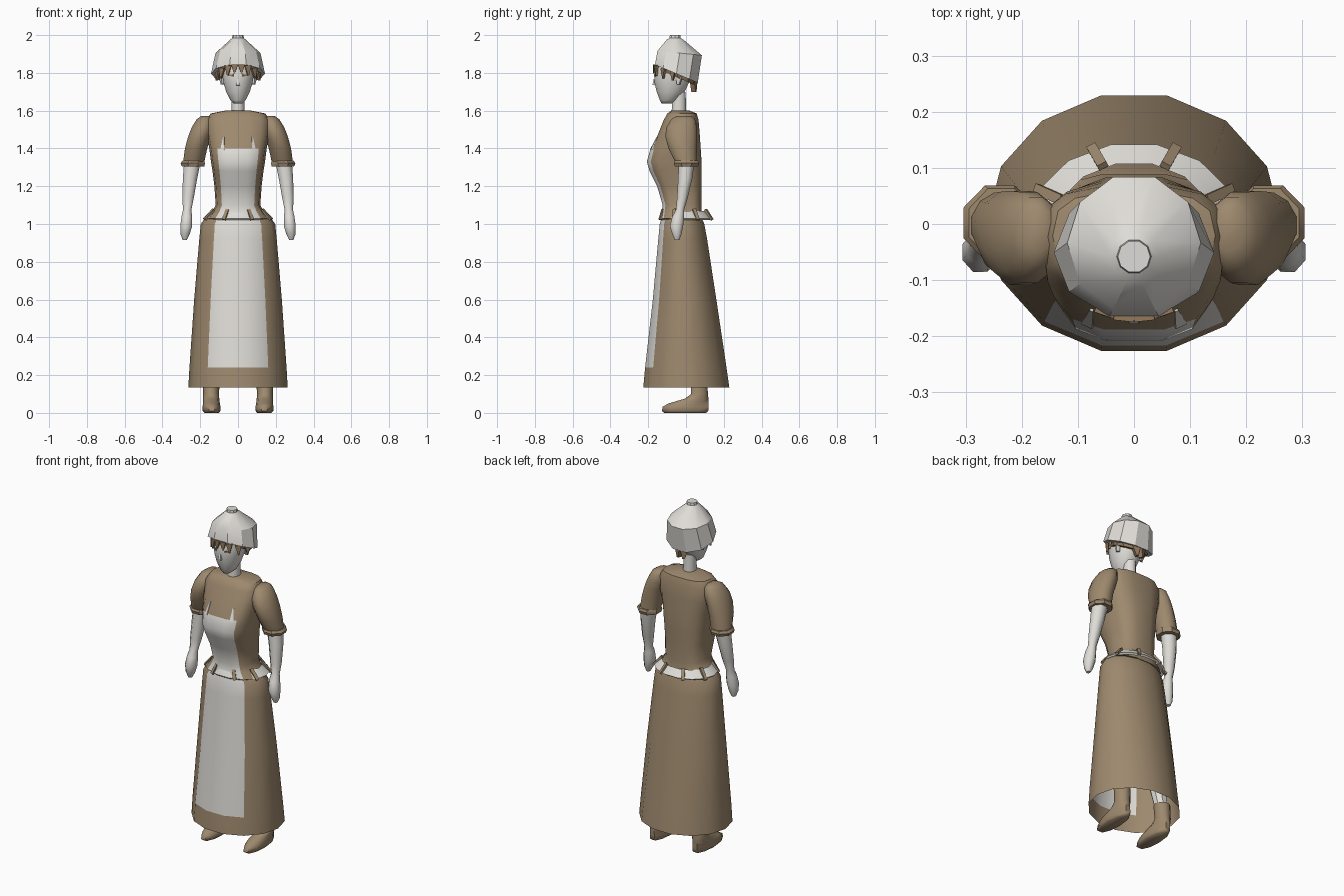
import bpy, bmesh, math
from mathutils import Vector


def make_mat(name, rgb):
    m = bpy.data.materials.new(name)
    m.diffuse_color = (*rgb, 1)
    return m


BROWN = make_mat("brown cloth", (0.34, 0.25, 0.155))
WHITE = make_mat("warm white", (0.74, 0.72, 0.68))
HAIR = make_mat("hair brown", (0.29, 0.19, 0.105))


def finish(bm, name, mats, mirror=False, angle=40):
    bmesh.ops.recalc_face_normals(bm, faces=bm.faces)
    me = bpy.data.meshes.new(name)
    bm.to_mesh(me)
    bm.free()
    for m in mats:
        me.materials.append(m)
    ob = bpy.data.objects.new(name, me)
    bpy.context.collection.objects.link(ob)
    bpy.ops.object.select_all(action='DESELECT')
    ob.select_set(True)
    bpy.context.view_layer.objects.active = ob
    bpy.ops.object.shade_smooth_by_angle(angle=math.radians(angle))
    if mirror:
        ob.modifiers.new("mirror", 'MIRROR')
    return ob


def loft(name, rings, mats, n=14, e=1.0, tilt=0.0, caps=True, mirror=False, rule=None, angle=40):
    """Stack of oval rings (z, centre x, half width, front y, back y)."""
    bm = bmesh.new()
    loops = []
    for z, cx, rx, yf, yb in rings:
        cy, ry, loop = (yf + yb) / 2, (yb - yf) / 2, []
        for k in range(n):
            a = -math.pi / 2 + (k + 0.5) * 2 * math.pi / n
            c, s = math.cos(a), math.sin(a)
            x = cx + rx * math.copysign(abs(c) ** e, c)
            y = cy + ry * math.copysign(abs(s) ** e, s)
            loop.append(bm.verts.new((x, y, z + tilt * (y - cy))))
        loops.append(loop)
    for i in range(len(loops) - 1):
        for k in range(n):
            j = (k + 1) % n
            f = bm.faces.new((loops[i][k], loops[i][j], loops[i + 1][j], loops[i + 1][k]))
            if rule:
                f.material_index = rule(i, k)
    if caps:
        bm.faces.new(loops[0])
        bm.faces.new(loops[-1])
    return finish(bm, name, mats, mirror, angle)


def bar(name, p, q, w0, w1, t, mat, mirror=True):
    """Flat tapered strip between two points; w is width, t thickness."""
    p, q = Vector(p), Vector(q)
    d = (q - p).normalized()
    out = Vector((p.x + q.x, p.y + q.y, 0)).normalized()
    side = d.cross(out).normalized()
    out = side.cross(d)
    bm = bmesh.new()
    ends = []
    for c, w in ((p, w0), (q, w1)):
        ends.append([bm.verts.new(c + side * (w / 2 * i) + out * (t / 2 * j))
                     for i, j in ((-1, -1), (1, -1), (1, 1), (-1, 1))])
    for k in range(4):
        j = (k + 1) % 4
        bm.faces.new((ends[0][k], ends[0][j], ends[1][j], ends[1][k]))
    bm.faces.new(ends[0])
    bm.faces.new(ends[1])
    return finish(bm, name, [mat], mirror, 20)


FRONT = (12, 13, 0)  # the three front columns of a 14-sided loft

# Skirt with apron panel, open below
loft("skirt", [(0.135, 0, 0.263, -0.232, 0.235), (0.24, 0, 0.257, -0.222, 0.22),
               (0.60, 0, 0.232, -0.18, 0.165), (0.92, 0, 0.205, -0.15, 0.115),
               (1.00, 0, 0.197, -0.142, 0.10), (1.035, 0, 0.172, -0.13, 0.085)],
     [BROWN, WHITE], caps=False, rule=lambda i, k: int(i > 0 and k in FRONT))

# Bodice with bib
loft("bodice", [(1.03, 0, 0.165, -0.135, 0.09), (1.065, 0, 0.135, -0.13, 0.085),
                (1.10, 0, 0.118, -0.125, 0.083), (1.20, 0, 0.125, -0.155, 0.083),
                (1.28, 0, 0.135, -0.195, 0.085), (1.33, 0, 0.143, -0.21, 0.085),
                (1.40, 0, 0.152, -0.19, 0.08), (1.47, 0, 0.165, -0.152, 0.075),
                (1.55, 0, 0.168, -0.12, 0.068), (1.585, 0, 0.145, -0.10, 0.058),
                (1.60, 0, 0.07, -0.08, 0.02)],
     [BROWN, WHITE], e=0.68, rule=lambda i, k: int(i < 6 and k in FRONT))
bar("bib_strap", (0.082, -0.178, 1.39), (0.074, -0.15, 1.458), 0.022, 0.006, 0.012, WHITE)

# Flared waistband and its loops
loft("waistband", [(1.068, 0, 0.145, -0.128, 0.11), (1.03, 0, 0.187, -0.147, 0.145),
                   (1.022, 0, 0.178, -0.14, 0.135)], [WHITE], caps=False, angle=25)
for deg in (25, 67, -25, -67):
    c, s = math.cos(math.radians(deg)), math.sin(math.radians(deg))
    bar("waistband_loop", (0.142 * c, -0.009 + 0.122 * s, 1.077),
        (0.192 * c, 0.149 * s, 1.023), 0.018, 0.018, 0.012, BROWN)

# Puffed sleeves and cuffs
loft("sleeve", [(1.572, 0.17, 0.025, -0.05, 0.03), (1.555, 0.175, 0.045, -0.08, 0.05),
                (1.51, 0.188, 0.06, -0.108, 0.06), (1.46, 0.205, 0.062, -0.112, 0.062),
                (1.40, 0.222, 0.061, -0.095, 0.06), (1.33, 0.234, 0.058, -0.06, 0.058)],
     [BROWN], n=12, mirror=True, angle=60)
loft("cuff", [(1.305, 0.237, 0.054, -0.05, 0.058), (1.305, 0.238, 0.064, -0.064, 0.068),
              (1.322, 0.239, 0.07, -0.07, 0.074), (1.335, 0.237, 0.062, -0.064, 0.068)],
     [BROWN], n=8, mirror=True)

# Bare arms and hands
loft("arm", [(1.34, 0.24, 0.048, -0.042, 0.05), (1.24, 0.254, 0.041, -0.045, 0.036),
             (1.14, 0.264, 0.033, -0.05, 0.012), (1.075, 0.269, 0.024, -0.055, -0.008),
             (1.04, 0.271, 0.03, -0.075, -0.008), (0.99, 0.274, 0.034, -0.088, -0.012),
             (0.945, 0.28, 0.026, -0.075, -0.022), (0.915, 0.282, 0.012, -0.06, -0.035)],
     [WHITE], n=8, mirror=True, angle=60)

# Legs and boots
loft("leg", [(0.14, 0.14, 0.036, 0.036, 0.108), (0.45, 0.12, 0.05, -0.04, 0.07)],
     [WHITE], n=8, mirror=True)
loft("boot", [(0.005, 0.14, 0.038, -0.12, 0.112), (0.015, 0.14, 0.047, -0.134, 0.124),
              (0.038, 0.14, 0.047, -0.13, 0.125), (0.056, 0.141, 0.045, -0.095, 0.124),
              (0.08, 0.142, 0.043, -0.01, 0.122), (0.105, 0.143, 0.042, 0.025, 0.118),
              (0.19, 0.14, 0.045, 0.02, 0.115)], [BROWN], n=10, mirror=True, angle=55)
bpy.data.objects["boot"].location.z = -0.005

# Neck and head
loft("neck", [(1.58, 0, 0.036, -0.078, 0.002), (1.70, 0, 0.034, -0.075, 0.0)], [WHITE], n=10)
loft("head", [(1.638, 0, 0.022, -0.13, -0.07), (1.655, 0, 0.042, -0.14, -0.045),
              (1.70, 0, 0.065, -0.158, -0.005), (1.75, 0, 0.08, -0.17, 0.02),
              (1.80, 0, 0.088, -0.172, 0.035), (1.86, 0, 0.088, -0.155, 0.035)],
     [WHITE], n=12, angle=60)
bar("nose", (0, -0.165, 1.765), (0, -0.172, 1.735), 0.008, 0.02, 0.012, WHITE, mirror=False)
bar("ear", (0.088, -0.035, 1.785), (0.08, -0.04, 1.74), 0.034, 0.014, 0.018, WHITE)
bar("eye", (0.024, -0.165, 1.787), (0.05, -0.151, 1.787), 0.012, 0.006, 0.009, HAIR)

# Hair band, fringe and nape lock
loft("hair", [(1.775, 0, 0.102, -0.14, 0.05), (1.82, 0, 0.115, -0.15, 0.055)],
     [HAIR], n=10, tilt=-0.42, angle=20)
for x, y, ztop, drop in ((0.018, -0.167, 1.845, 0.05), (0.052, -0.157, 1.84, 0.055),
                         (0.085, -0.12, 1.825, 0.055), (0.108, -0.07, 1.82, 0.06)):
    bar("fringe_lock", (x, y, ztop), (x * 1.05, y, ztop - drop), 0.036, 0.005, 0.012, HAIR)
bar("nape_lock", (0.02, 0.04, 1.78), (0.015, 0.042, 1.70), 0.06, 0.012, 0.025, HAIR)

# Faceted cap with a small top knob
loft("cap", [(1.795, 0, 0.143, -0.17, 0.068), (1.905, 0, 0.119, -0.157, 0.09),
             (1.975, 0, 0.042, -0.105, -0.01), (1.985, 0, 0.031, -0.089, -0.027),
             (2.0, 0, 0.029, -0.087, -0.029)], [WHITE], n=10, caps=True, angle=30)
# Drop the rear rim of the cap
for v in bpy.data.objects["cap"].data.vertices:
    if v.co.z < 1.85:
        v.co.z -= 0.42 * (v.co.y + 0.05)
    elif v.co.z < 1.95:
        v.co.z -= 0.10 * (v.co.y + 0.035)
